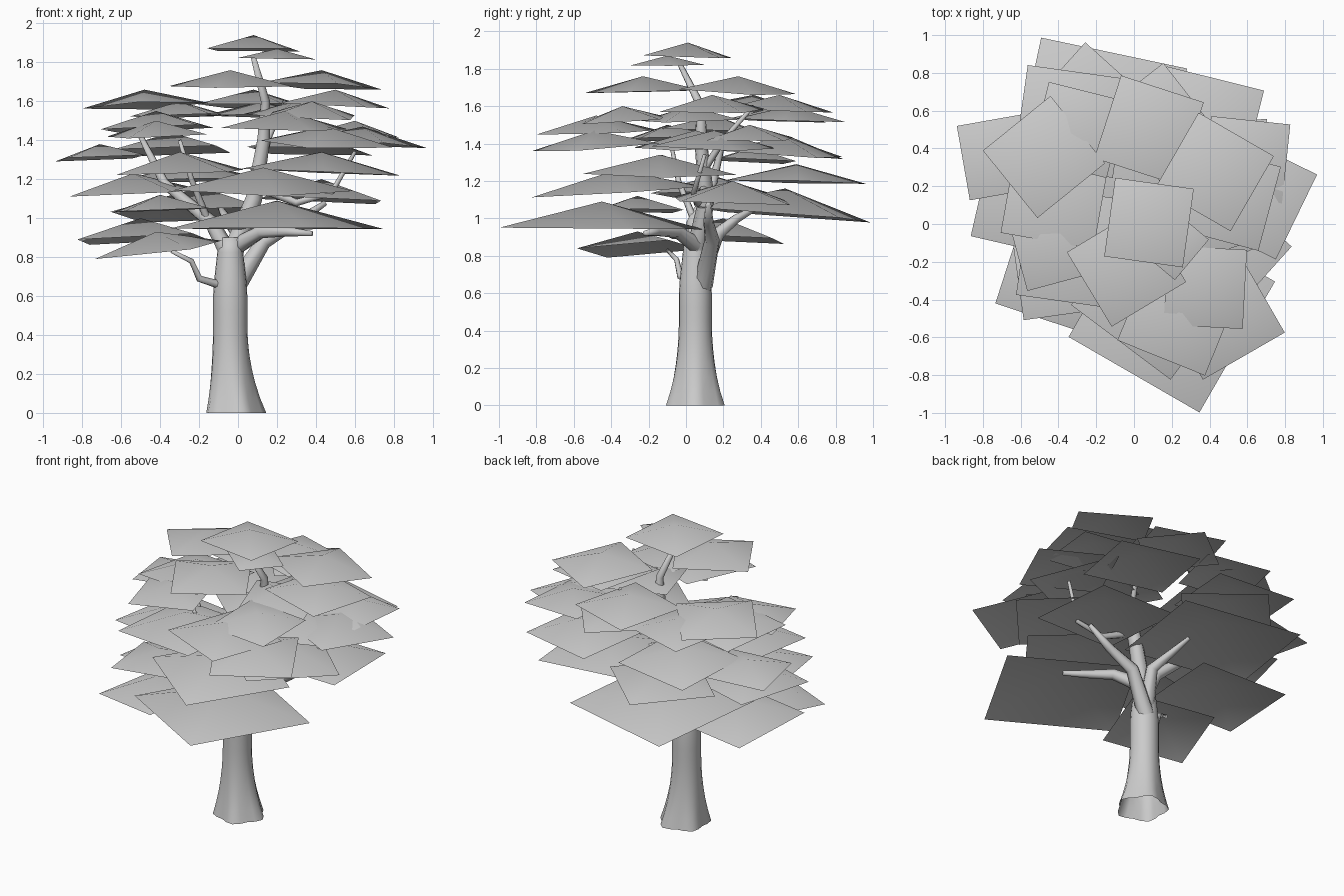
import bpy, bmesh, math, random
from mathutils import Vector, Matrix

default = bpy.data.objects.get("Cube")
if default:
    bpy.data.objects.remove(default, do_unlink=True)

random.seed(4)
colour = (.6, .6, .6, 1)
grey = bpy.data.materials.new("plain_grey")
grey.use_nodes = True
grey.diffuse_color = colour
grey.node_tree.nodes["Principled BSDF"].inputs["Base Color"].default_value = colour


def finish(bm, name):
    """Turn a bmesh into a smooth shaded grey object."""
    for face in bm.faces:
        face.smooth = True
    mesh = bpy.data.meshes.new(name)
    bm.to_mesh(mesh)
    bm.free()
    mesh.materials.append(grey)
    obj = bpy.data.objects.new(name, mesh)
    bpy.context.collection.objects.link(obj)


def skin(bm, rings):
    """Skin a row of equal rings with quads and close the far end."""
    for low, high in zip(rings, rings[1:]):
        for i in range(len(low)):
            bm.faces.new((low[i - 1], low[i], high[i], high[i - 1]))
    bm.faces.new(rings[-1])


def trunk(center, height, foot_radius, neck_radius, levels=12, sides=20):
    """Column with a flared, lobed foot and a tapering neck."""
    bm = bmesh.new()
    rings = []
    for level in range(levels + 1):
        t = level / levels
        flare = max(0, 1 - t * 2) ** 2
        taper = max(0, t - .7)
        radius = neck_radius + (foot_radius - neck_radius) * flare - taper * .1
        ring = []
        for i in range(sides):
            a = math.tau * i / sides
            r = radius * (1 + flare * .1 * math.cos(5 * a))
            offset = Vector((r * math.cos(a) + flare * .02, r * math.sin(a), t * height))
            ring.append(bm.verts.new(center + offset))
        rings.append(ring)
    skin(bm, rings)
    finish(bm, "trunk")


def limb(name, start, end, *points, sides=7):
    """Tapered branch swept along a bent path."""
    bm = bmesh.new()
    path = [Vector(p) for p in points]
    last = len(path) - 1
    rings = []
    for k, point in enumerate(path):
        along = path[min(k + 1, last)] - path[max(k - 1, 0)]
        turn = Vector((0, 0, 1)).rotation_difference(along)
        radius = start + (end - start) * k / last
        ring = []
        for i in range(sides):
            a = math.tau * i / sides
            ring.append(bm.verts.new(point + turn @ Vector((math.cos(a), math.sin(a), 0)) * radius))
        rings.append(ring)
    skin(bm, rings)
    finish(bm, name)


def leaf_card(name, x, y, top, size, angle, lean):
    """Square sheet with a raised middle, drooping outward by the lean."""
    bm = bmesh.new()
    half = size / 2
    peak = bm.verts.new((0, 0, 0))
    corners = [bm.verts.new((sx * half, sy * half, -.18 * size))
               for sx, sy in ((-1, -1), (1, -1), (1, 1), (-1, 1))]
    for i in range(4):
        bm.faces.new((corners[i - 1], corners[i], peak))
    reach = min(1, math.hypot(x, y) * 2)
    droop = Matrix.Rotation(lean * reach, 4, Vector((-y, x, 0)).normalized())
    wobble = Matrix.Rotation(random.uniform(-.04, .04), 4, "X")
    spin = Matrix.Rotation(math.radians(angle), 4, "Z")
    bm.transform(Matrix.Translation((x, y, top)) @ droop @ wobble @ spin)
    finish(bm, name)


def tier(name, top, size, *cards, lean=.05):
    """Cards sharing a height and a width: x, y and turn in degrees."""
    for number, (x, y, angle) in enumerate(cards, 1):
        leaf_card(f"{name}_{number}", x, y, top, size, angle, lean)


# Trunk
trunk(Vector((-.04, .05, 0)), .9, .15, .088)

# Main limbs
limb("leader", .055, .014, (-.04, .05, .8), (.08, .11, 1.1), (.13, .08, 1.4), (.14, .08, 1.6), (.08, -.03, 1.82))
limb("left_limb", .055, .014, (-.02, .09, .64), (.13, .14, .88), (.3, .12, .98), (.45, .12, 1.08))
limb("front_limb", .045, .014, (0, .05, .86), (.12, -.05, .93), (.26, -.16, .93), (.38, -.22, .92))
limb("back_limb", .05, .012, (-.03, .08, .7), (0, .17, .92), (-.06, .27, 1), (-.1, .4, 1.07))
limb("right_limb", .05, .014, (-.04, .05, .8), (-.14, .04, .98), (-.38, .14, 1.18), (-.5, .2, 1.42))

# Thinner branches
limb("low_twig", .022, .01, (-.1, .02, .66), (-.2, -.03, .69), (-.24, -.05, .78), (-.34, -.1, .83))
limb("left_twig", .025, .01, (.1, .1, 1.16), (.3, .06, 1.08), (.48, .04, 1.13), (.6, .1, 1.34))
limb("right_twig", .02, .01, (-.16, .04, 1), (-.24, -.04, 1.2), (-.3, -.08, 1.4))
limb("back_twig", .022, .01, (.11, .09, 1.25), (.16, .2, 1.42), (.24, .36, 1.6))

# Foliage from the lowest tier up
tier("bottom_leaf", .93, .52, (-.42, -.26, -18), lean=.14)
tier("low_side_leaf", 1, .6, (-.5, .2, -6))
tier("broad_leaf", 1.09, .8, (.2, -.45, 60), lean=0)
tier("broad_back_leaf", 1.16, .79, (-.19, .53, -12))
tier("lower_leaf", 1.12, .44, (-.4, -.26, 8))
tier("left_low_leaf", 1.2, .59, (.43, .25, 3))
tier("side_leaf", 1.23, .55, (-.54, .14, -13))
tier("wide_leaf", 1.26, .66, (.13, -.37, 53))
tier("back_low_leaf", 1.29, .53, (-.24, .59, 48))
tier("shoulder_leaf", 1.34, .58, (.43, -.14, 48), (-.3, -.13, -8))
tier("small_leaf", 1.38, .4, (-.71, .36, 10))
tier("back_middle_leaf", 1.44, .53, (.37, .52, -14), (-.34, .55, -8))
tier("middle_leaf", 1.47, .5, (.64, .15, 64), (.46, -.49, 30), (.44, .05, 25))
tier("right_leaf", 1.5, .42, (-.42, -.1, 15), (.6, .34, -6))
tier("upper_leaf", 1.55, .5, (-.42, .16, -10), (.24, -.48, -22))
tier("inner_leaf", 1.6, .42, (-.3, .5, -14), (.12, .56, 38), (.38, -.34, -3), (.3, .02, 18))
tier("high_leaf", 1.66, .46, (-.48, .36, 39), (.08, .5, -18), (.5, .14, -15))
tier("top_leaf", 1.76, .46, (-.04, -.23, 31), (.43, .28, -30))
tier("side_crown_leaf", 1.87, .28, (.2, -.1, -40))
tier("crown_leaf", 1.94, .42, (.08, .01, -8))
